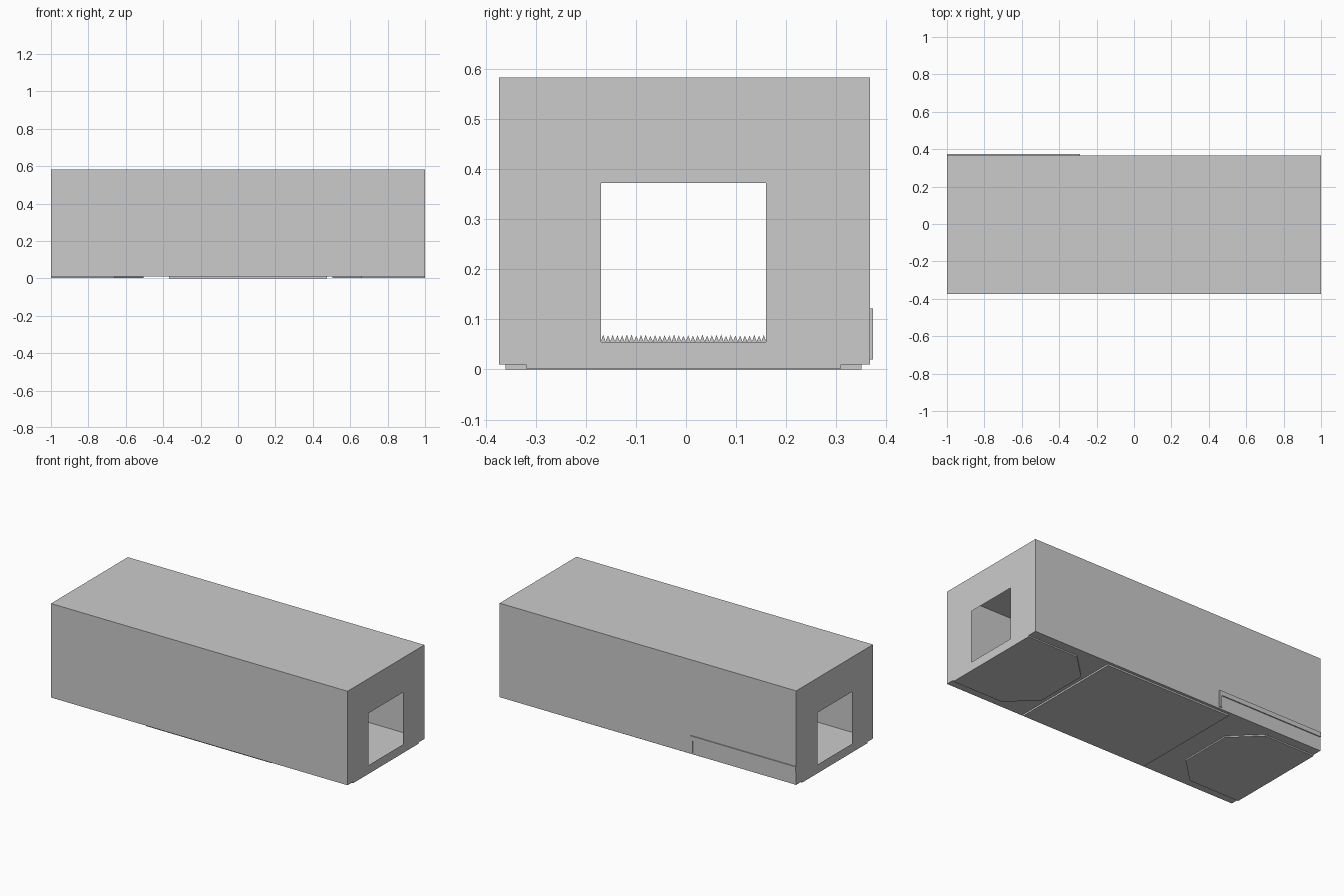
import bpy, bmesh, random

if "Cube" in bpy.data.objects:
    bpy.data.objects.remove(bpy.data.objects["Cube"])

random.seed(3)
Y0, Y1, Z0, Z1 = -0.373, 0.367, 0.01, 0.583        # outer shell
HY0, HY1, HZ0, HZ1 = -0.17, 0.16, 0.055, 0.372     # end openings


def finish(name, bm):
    bmesh.ops.recalc_face_normals(bm, faces=bm.faces)
    me = bpy.data.meshes.new(name)
    bm.to_mesh(me)
    bm.free()
    ob = bpy.data.objects.new(name, me)
    bpy.context.collection.objects.link(ob)
    return ob


def prism(name, pts, axis, a, b):
    """Extrude a 2D outline along one axis, from a to b."""
    def place(p, d):
        c = list(p)
        c.insert(axis, d)
        return c
    bm = bmesh.new()
    f = bm.faces.new([bm.verts.new(place(p, a)) for p in pts])
    r = bmesh.ops.extrude_face_region(bm, geom=[f])
    for v in r["geom"]:
        if isinstance(v, bmesh.types.BMVert):
            v.co[axis] = b
    return finish(name, bm)


def rect(u0, u1, v0, v1):
    return [(u0, v0), (u1, v0), (u1, v1), (u0, v1)]


# Thin-walled hollow shell with a framed opening at each end
bm = bmesh.new()
rings = []
for x in (-1, 1):
    outer = [bm.verts.new((x, *p)) for p in rect(Y0, Y1, Z0, Z1)]
    inner = [bm.verts.new((x, *p)) for p in rect(HY0, HY1, HZ0, HZ1)]
    for i in range(4):
        j = (i + 1) % 4
        bm.faces.new((outer[i], outer[j], inner[j], inner[i]))
    rings.append(outer)
for i in range(4):
    j = (i + 1) % 4
    bm.faces.new((rings[0][i], rings[0][j], rings[1][j], rings[1][i]))
finish("tunnel_shell", bm)

# Floor lining inside the shell
prism("floor_lining", rect(-1 + 0.002, 1 - 0.002, -0.346, 0.34), 2, 0.01, 0.013)

# Underside panels: middle rectangle and a chamfered plate at each end
prism("middle_base_panel", rect(-0.37, 0.476, -0.36, 0.35), 2, 0.0, 0.01)
for name, s in (("left_base_panel", -1), ("right_base_panel", 1)):
    pts = [(1, -0.32), (0.66, -0.32), (0.505, -0.17),
           (0.505, 0.16), (0.66, 0.31), (1, 0.31)]
    prism(name, [(s * x, y) for x, y in pts], 2, 0.002, 0.01)

# L-shaped trim on the back wall
prism("back_trim", [(-1, 0.122), (-0.29, 0.122), (-0.29, 0.02), (-0.305, 0.02),
                    (-0.305, 0.094), (-1, 0.094)], 1, Y1, 0.373)

# Low jagged ridge across the floor
n = 70
top = []
for i in range(n + 1):
    y = HY0 + (HY1 - HY0) * i / n
    top.append((y, 0.07 - random.random() * 0.003 if i % 2 else 0.056))
prism("jagged_ridge", [(HY0, 0.013)] + [(HY1, 0.013)] + top[::-1], 0, -0.005, 0.005)
